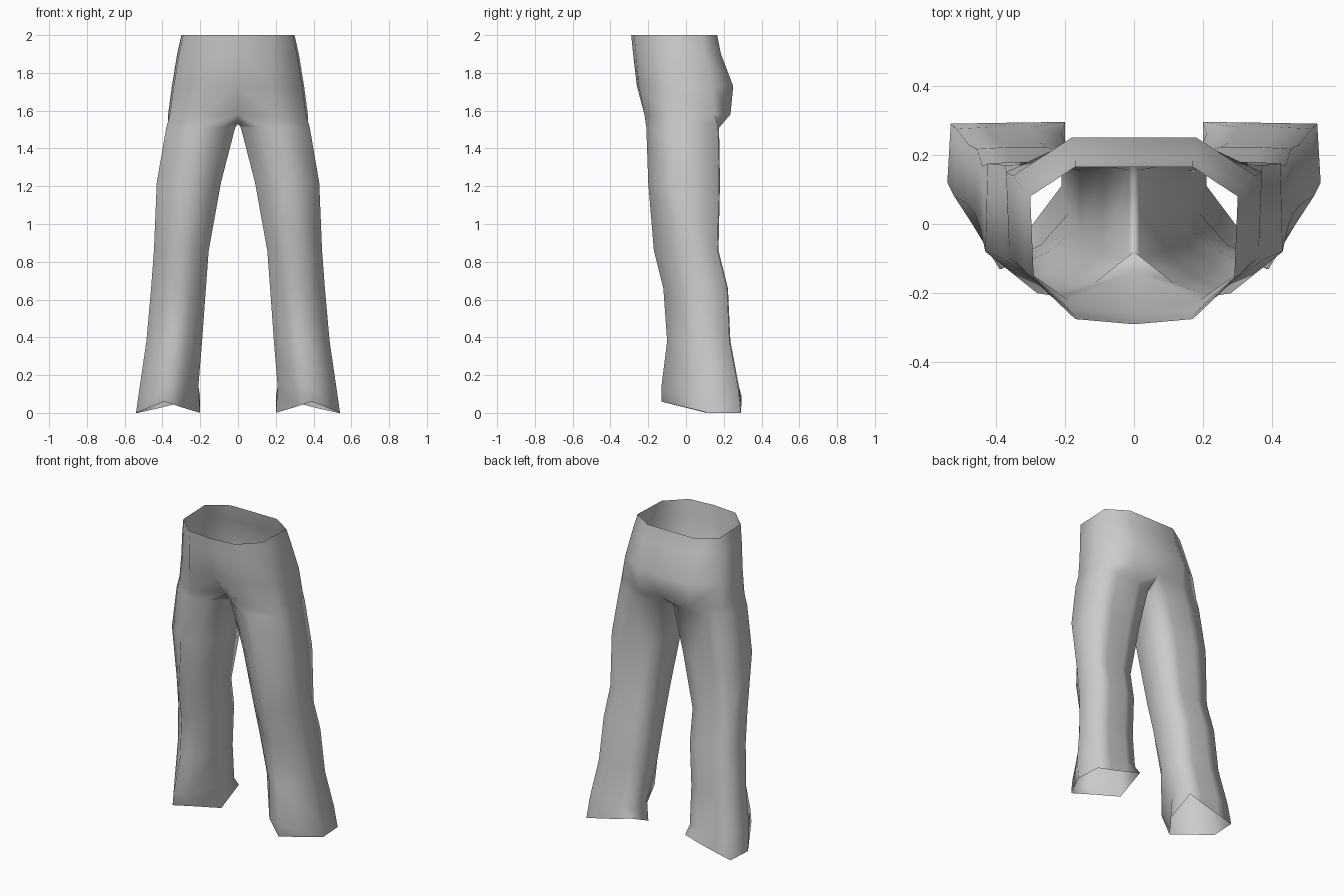
import bpy, bmesh

cube = bpy.data.objects.get("Cube")
if cube:
    bpy.data.objects.remove(cube)

# Plain cloth
cloth = bpy.data.materials.new("grey cloth")
cloth.use_nodes = True
GREY = (0.6, 0.6, 0.6, 1)
cloth.diffuse_color = GREY
cloth.node_tree.nodes["Principled BSDF"].inputs["Base Color"].default_value = GREY


def pelvis_ring(z, half, x_mid, y_mid, y_front, y_outer, y_hip, y_back):
    """Half ring from the front centre line round the hip to the back centre."""
    return [(0, y_mid, z), (x_mid, y_front, z), (half - .01, y_outer, z),
            (half, y_hip, z), (x_mid, y_back, z), (0, y_back, z)]


def leg_ring(z, x_in, x_out, y_front, y_outer, y_inner, y_back):
    """Eight-sided leg section, same point order as the pelvis plus the inseam."""
    def across(t):
        return x_in + (x_out - x_in) * t
    return [(across(.27), y_front + .04, z), (across(.56), y_front, z),
            (x_out, y_outer, z), (across(.98), y_back - .005, z),
            (across(.7), y_back, z), (across(.28), y_back, z),
            (x_in, y_back - .02, z), (x_in, y_inner, z)]


# Waist, seat and the ring at the top of the legs
pelvis = [
    pelvis_ring(2.0, .30, .17, -.29, -.275, -.16, .08, .165),
    pelvis_ring(1.9, .322, .17, -.28, -.265, -.14, .10, .185),
    pelvis_ring(1.73, .35, .18, -.26, -.25, -.11, .14, .25),
    pelvis_ring(1.58, .37, .19, -.14, -.22, -.10, .15, .235),
]
crotch = [(0, .13, 1.53), (0, -.08, 1.53)]

# Legs from the fold under the seat down to the ankle
legs = [leg_ring(*row) for row in (
    (1.51, .015, .38, -.21, -.10, -.10, .175),
    (1.22, .09, .43, -.20, -.08, -.08, .18),
    (.86, .155, .445, -.17, -.01, -.06, .172),
    (.66, .17, .46, -.12, .03, -.02, .222),
    (.38, .19, .485, -.10, .06, .03, .235),
    (.14, .21, .52, -.13, .08, .11, .28),
)]

# Hem, raised to a point over the foot and again at the inner back corner
hem = [(.3, -.01, .03), (.39, -.13, .06), (.54, .12, 0), (.53, .29, 0),
       (.42, .292, .025), (.3, .294, .055), (.2, .295, .085), (.2, .11, 0)]

bm = bmesh.new()


def add_points(points):
    return [bm.verts.new(p) for p in points]


def bridge(upper, lower, closed):
    count = len(upper)
    for i in range(count if closed else count - 1):
        j = (i + 1) % count
        bm.faces.new((upper[i], lower[i], lower[j], upper[j]))


rings = [add_points(r) for r in pelvis]
for upper, lower in zip(rings, rings[1:]):
    bridge(upper, lower, False)
thigh = rings[-1] + add_points(crotch)
for points in legs + [hem]:
    lower = add_points(points)
    bridge(thigh, lower, True)
    thigh = lower

mesh = bpy.data.meshes.new("trousers")
bm.to_mesh(mesh)
bm.free()
mesh.materials.append(cloth)
mesh.shade_smooth()

trousers = bpy.data.objects.new("trousers", mesh)
bpy.context.collection.objects.link(trousers)
mirror = trousers.modifiers.new("other leg", "MIRROR")
mirror.use_clip = True
mirror.merge_threshold = .002
